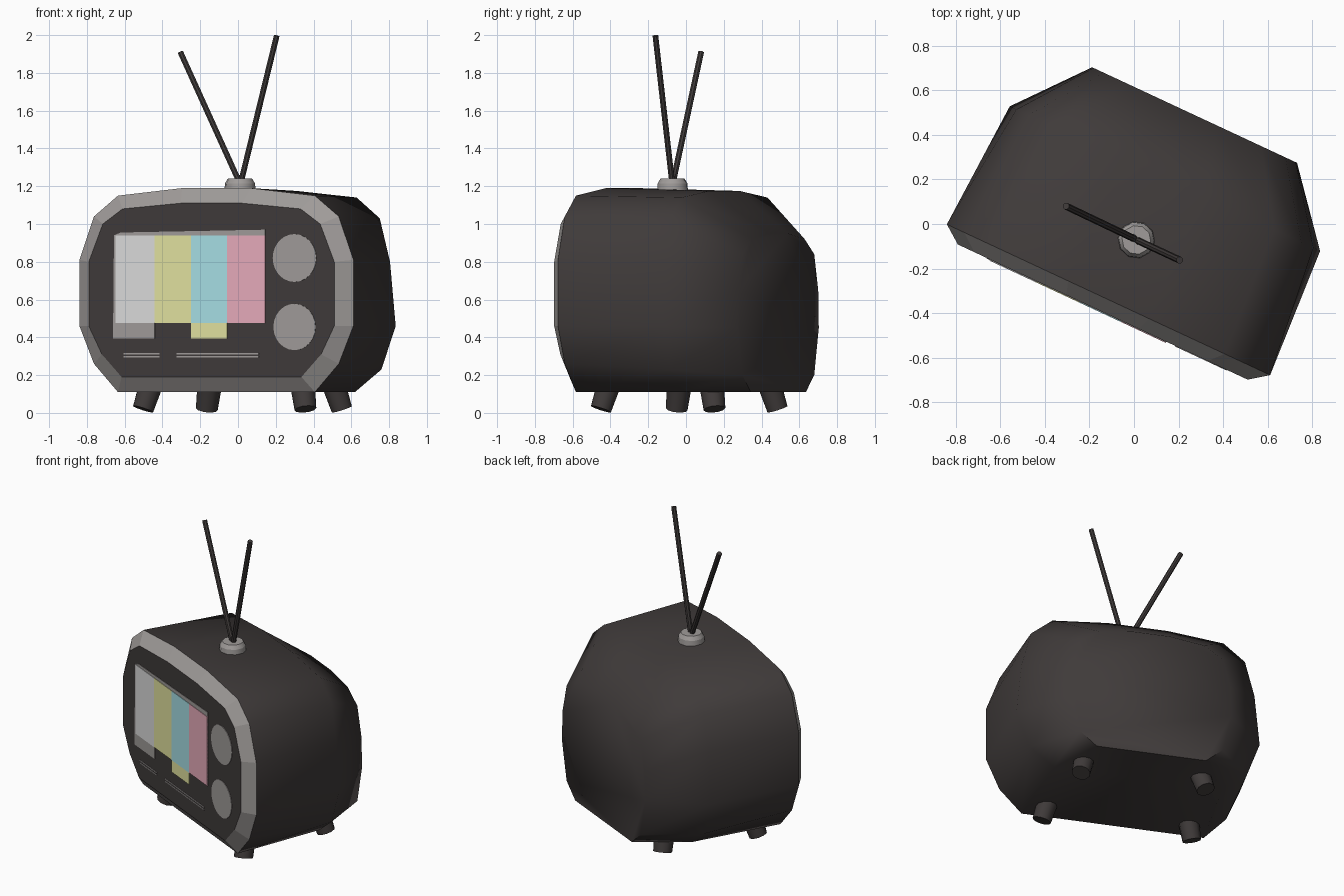
import bpy, bmesh, math
from mathutils import Matrix, Vector

if "Cube" in bpy.data.objects:
    bpy.data.objects.remove(bpy.data.objects["Cube"])

# The set is turned 25 degrees about z
M = Matrix.Translation((0.036, -0.017, 0)) @ Matrix.Rotation(math.radians(-25), 4, 'Z')
FRONT = -0.417


def material(name, rgb):
    m = bpy.data.materials.new(name)
    m.diffuse_color = (*rgb, 1)
    m.use_nodes = True
    m.node_tree.nodes["Principled BSDF"].inputs["Base Color"].default_value = m.diffuse_color
    return m


DARK = material("charcoal", (0.05, 0.043, 0.042))
GREY = material("warm_grey", (0.35, 0.33, 0.32))
WHITE = material("off_white", (0.71, 0.71, 0.71))
YELLOW = material("pale_yellow", (0.76, 0.76, 0.35))
CYAN = material("pale_cyan", (0.39, 0.74, 0.79))
PINK = material("pale_pink", (0.82, 0.42, 0.51))


def finish(name, bm, mat, matrix=M, smooth=None):
    bmesh.ops.recalc_face_normals(bm, faces=bm.faces)
    me = bpy.data.meshes.new(name)
    bm.to_mesh(me)
    bm.free()
    me.transform(matrix)
    me.materials.append(mat)
    ob = bpy.data.objects.new(name, me)
    bpy.context.collection.objects.link(ob)
    if smooth:
        bpy.context.view_layer.objects.active = ob
        ob.select_set(True)
        bpy.ops.object.shade_smooth_by_angle(angle=math.radians(smooth))
        ob.select_set(False)
    return ob


def loft(name, sections, mat, cap_first=False, cap_last=False, smooth=None):
    """Skin mirrored half-profiles (x, z) placed at depth y."""
    bm = bmesh.new()
    rings = []
    for y, half in sections:
        pts = half + [(-x, z) for x, z in reversed(half)]
        rings.append([bm.verts.new((x, y, z)) for x, z in pts])
    n = len(rings[0])
    for a, b in zip(rings, rings[1:]):
        for i in range(n):
            j = (i + 1) % n
            bm.faces.new((a[i], a[j], b[j], b[i]))
    if cap_first:
        bm.faces.new(rings[0])
    if cap_last:
        bm.faces.new(rings[-1])
    return finish(name, bm, mat, smooth=smooth)


def plate(name, pts, mat, thick):
    """Thin plate on the front panel from (u, z) points."""
    bm = bmesh.new()
    back = [bm.verts.new((u, FRONT, z)) for u, z in pts]
    front = [bm.verts.new((u, FRONT - thick, z)) for u, z in pts]
    bm.faces.new(front)
    for i in range(len(pts)):
        j = (i + 1) % len(pts)
        bm.faces.new((back[i], back[j], front[j], front[i]))
    return finish(name, bm, mat)


def on_panel(x):
    return (x + 0.14) / 0.906


def rect(x0, x1, z0, z1):
    a, b = on_panel(x0), on_panel(x1)
    return [(a, z0), (b, z0), (b, z1), (a, z1)]


def rod(name, p, q, r1, r2, sides, mat, matrix, smooth=40):
    p, q = Vector(p), Vector(q)
    bm = bmesh.new()
    bmesh.ops.create_cone(bm, cap_ends=True, segments=sides, radius1=r1, radius2=r2,
                          depth=(q - p).length)
    turn = (q - p).to_track_quat('Z', 'Y').to_matrix().to_4x4()
    bm.transform(Matrix.Translation((p + q) / 2) @ turn)
    return finish(name, bm, mat, matrix, smooth)


# Cabinet, bezel and front panel
panel = [(.525, .19), (.64, .31), (.717, .46), (.717, .80), (.635, 1.0), (.52, 1.08), (.18, 1.11)]
rim = [(.575, .11), (.715, .26), (.80, .46), (.80, .81), (.715, 1.04), (.575, 1.15), (.20, 1.19)]
mid = [(.53, .11), (.685, .23), (.768, .46), (.735, .80), (.675, 1.03), (.54, 1.14), (.19, 1.175)]
back = [(.345, .11), (.45, .20), (.507, .45), (.50, .65), (.45, .84), (.33, .92), (.12, .95)]
loft("cabinet", [(-.356, rim), (.243, mid), (.558, back)], DARK, cap_last=True, smooth=60)
loft("bezel", [(FRONT, panel), (-.356, rim)], GREY)
loft("front_panel", [(FRONT, panel)], DARK, cap_first=True)

# Screen with its border and colour bars
border = [(-.66, .395), (-.44, .395), (-.44, .475), (.145, .475), (.145, .97), (-.62, .955), (-.655, .94)]
plate("screen_border", [(on_panel(x), z) for x, z in border], GREY, 0.003)
bars = [("white_bar", -.645, -.44, .475, .94, WHITE), ("yellow_bar", -.44, -.245, .475, .94, YELLOW),
        ("cyan_bar", -.245, -.055, .475, .94, CYAN), ("pink_bar", -.055, .145, .475, .94, PINK),
        ("lower_yellow_bar", -.245, -.055, .395, .475, YELLOW)]
for name, x0, x1, z0, z1, mat in bars:
    plate(name, rect(x0, x1, z0, z1), mat, 0.006)

# Dials and thin trim lines
for name, z, r in (("upper_dial", .82, .127), ("lower_dial", .455, .123)):
    ring = [(on_panel(.30) + r * math.cos(t * math.pi / 12), z + r * math.sin(t * math.pi / 12))
            for t in range(24)]
    plate(name, ring, GREY, 0.003)
for z in (.297, .313):
    plate("short_trim_line", rect(-.605, -.415, z - .003, z + .003), GREY, 0.003)
    plate("long_trim_line", rect(-.325, .11, z - .003, z + .003), GREY, 0.003)

# Splayed feet
for s in (-1, 1):
    for name, x, y, d in (("front_foot", .45, -.233, -1), ("back_foot", .37, .345, 1)):
        rod(name, (s * (x - .01), y - d * .01, .16), (s * (x + .024), y + d * .024, .02),
            .066, .058, 10, DARK, M)

# Antenna base and rods
rod("antenna_base", (0, -.06, 1.16), (0, -.06, 1.215), .085, .08, 10, GREY, M)
rod("antenna_base_top", (0, -.06, 1.215), (0, -.06, 1.24), .08, .065, 10, GREY, M)
I = Matrix.Identity(4)
rod("left_antenna", (.01, -.07, 1.215), (-.305, .08, 1.91), .016, .016, 8, DARK, I)
rod("right_antenna", (.014, -.073, 1.215), (.205, -.162, 1.997), .016, .016, 8, DARK, I)
